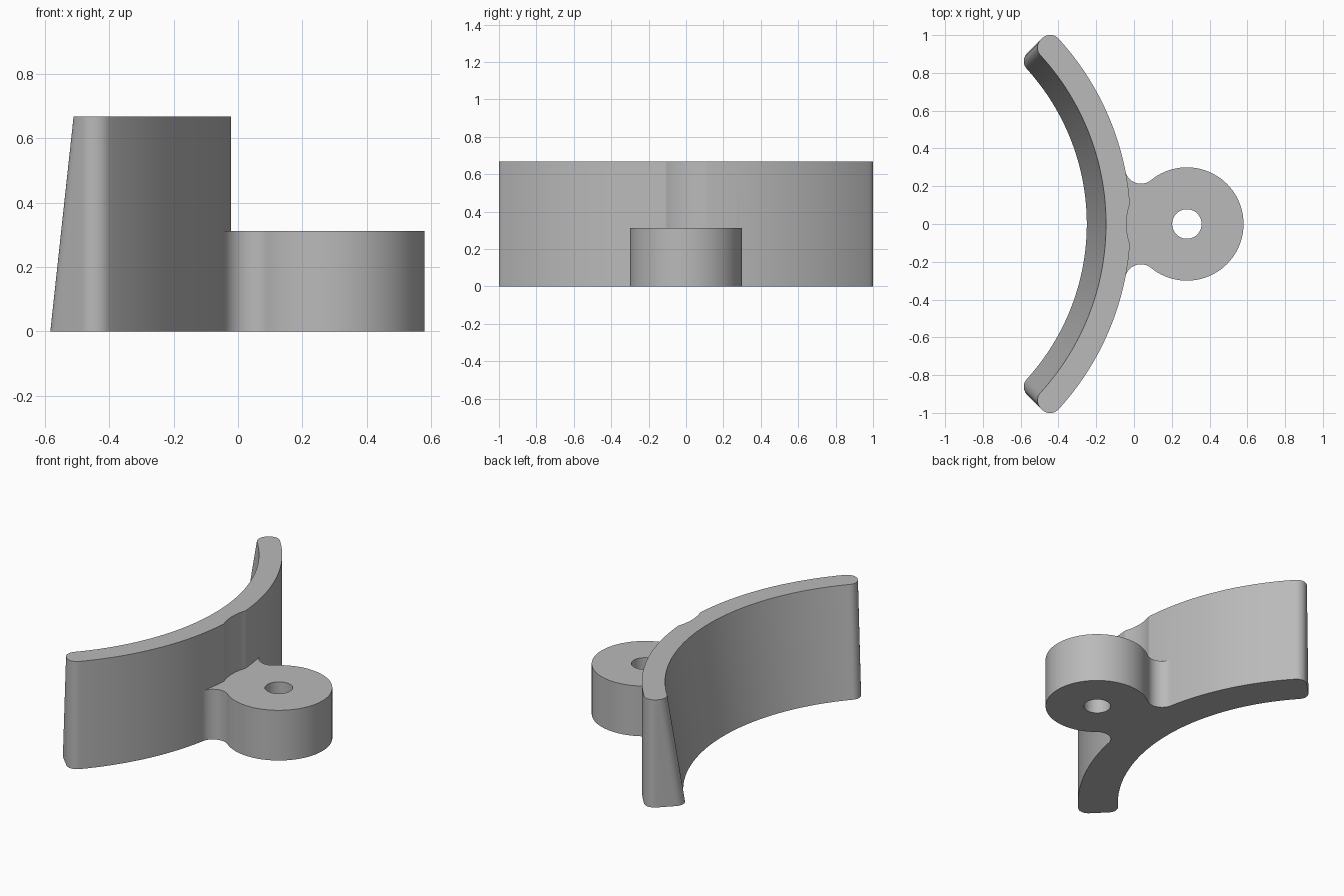
import bpy, bmesh, math
from math import cos, sin, radians, sqrt, atan2, pi

cube = bpy.data.objects.get("Cube")
if cube:
    bpy.data.objects.remove(cube, do_unlink=True)

WALL_X, OUTER_R = -1.47, 1.452            # arc centre and vertical outer face
INNER_BOTTOM, INNER_TOP = 1.22, 1.322     # tapered inner face
HEIGHT, END_ANGLE, ROUND = 0.667, radians(45), 0.06
LUG_X, LUG_R, LUG_H, FILLET = 0.28, 0.3, 0.311, 0.085

grey = bpy.data.materials.new("light grey")
grey.use_nodes = True
colour = (0.49, 0.49, 0.49, 1)
grey.diffuse_color = colour
grey.node_tree.nodes["Principled BSDF"].inputs["Base Color"].default_value = colour


def arc(cx, cy, r, a, b, n):
    return [(cx + r * cos(a + (b - a) * i / n), cy + r * sin(a + (b - a) * i / n))
            for i in range(n + 1)]


def mirrored(half):
    """Close a half outline by reflecting it across y = 0."""
    return half + [(x, -y) for x, y in reversed(half) if abs(y) > 1e-6]


def loft(name, low, high, z0, z1):
    """Solid between two outlines with matching point counts."""
    bm = bmesh.new()
    a = [bm.verts.new((x, y, z0)) for x, y in low]
    b = [bm.verts.new((x, y, z1)) for x, y in high]
    bm.faces.new(a[::-1])
    bm.faces.new(b)
    for i in range(len(a)):
        j = (i + 1) % len(a)
        bm.faces.new((a[i], a[j], b[j], b[i]))
    bmesh.ops.recalc_face_normals(bm, faces=bm.faces)
    mesh = bpy.data.meshes.new(name)
    bm.to_mesh(mesh)
    bm.free()
    mesh.materials.append(grey)
    obj = bpy.data.objects.new(name, mesh)
    bpy.context.collection.objects.link(obj)
    return obj


def combine(target, other, operation):
    mod = target.modifiers.new(operation.lower(), 'BOOLEAN')
    mod.operation, mod.solver, mod.object = operation, 'EXACT', other
    bpy.context.view_layer.objects.active = target
    bpy.ops.object.modifier_apply(modifier=mod.name)
    bpy.data.objects.remove(other, do_unlink=True)


def wall_outline(inner_r):
    """Curved bar with rounded corners at both ends."""
    ro, ri = OUTER_R - ROUND, inner_r + ROUND
    ao = END_ANGLE - math.asin(ROUND / ro)
    ai = END_ANGLE - math.asin(ROUND / ri)
    half = arc(WALL_X, 0, OUTER_R, 0, ao, 48)[:-1]
    half += arc(WALL_X + ro * cos(ao), ro * sin(ao), ROUND, ao, END_ANGLE + pi / 2, 10)
    half += arc(WALL_X + ri * cos(ai), ri * sin(ai), ROUND, END_ANGLE + pi / 2, ai + pi, 10)
    half += arc(WALL_X, 0, inner_r, ai, 0, 48)[1:]
    return mirrored(half)


def lug_outline():
    """Round lug blended into the wall by concave fillets."""
    d, p, q = LUG_X - WALL_X, OUTER_R - 0.001 + FILLET, LUG_R + FILLET
    u = (d * d + p * p - q * q) / (2 * d)
    fx, fy = WALL_X + u, sqrt(p * p - u * u)
    to_lug = atan2(-fy, LUG_X - fx) + 2 * pi
    to_wall = atan2(-fy, WALL_X - fx) + 2 * pi
    half = arc(LUG_X, 0, LUG_R, 0, atan2(fy, fx - LUG_X), 40)
    half += arc(fx, fy, FILLET, to_lug, to_wall, 20)[1:]
    half.append((-0.1, 0.2))
    return mirrored(half)


def disc(r, n):
    return arc(LUG_X, 0, r, 0, 2 * pi, n)[:-1]


# Curved wall, relieved above the lug
body = loft("curved_bracket", wall_outline(INNER_BOTTOM), wall_outline(INNER_TOP), 0, HEIGHT)
combine(body, loft("relief_cutter", disc(0.32, 96), disc(0.32, 96), LUG_H, 1), 'DIFFERENCE')

# Mounting lug with its through hole
lug = loft("mounting_lug", lug_outline(), lug_outline(), 0, LUG_H)
combine(lug, loft("hole_cutter", disc(0.078, 48), disc(0.078, 48), -0.1, 1), 'DIFFERENCE')
combine(body, lug, 'UNION')

bpy.ops.object.select_all(action='DESELECT')
body.select_set(True)
bpy.context.view_layer.objects.active = body
bpy.ops.object.shade_smooth_by_angle(angle=radians(25))
